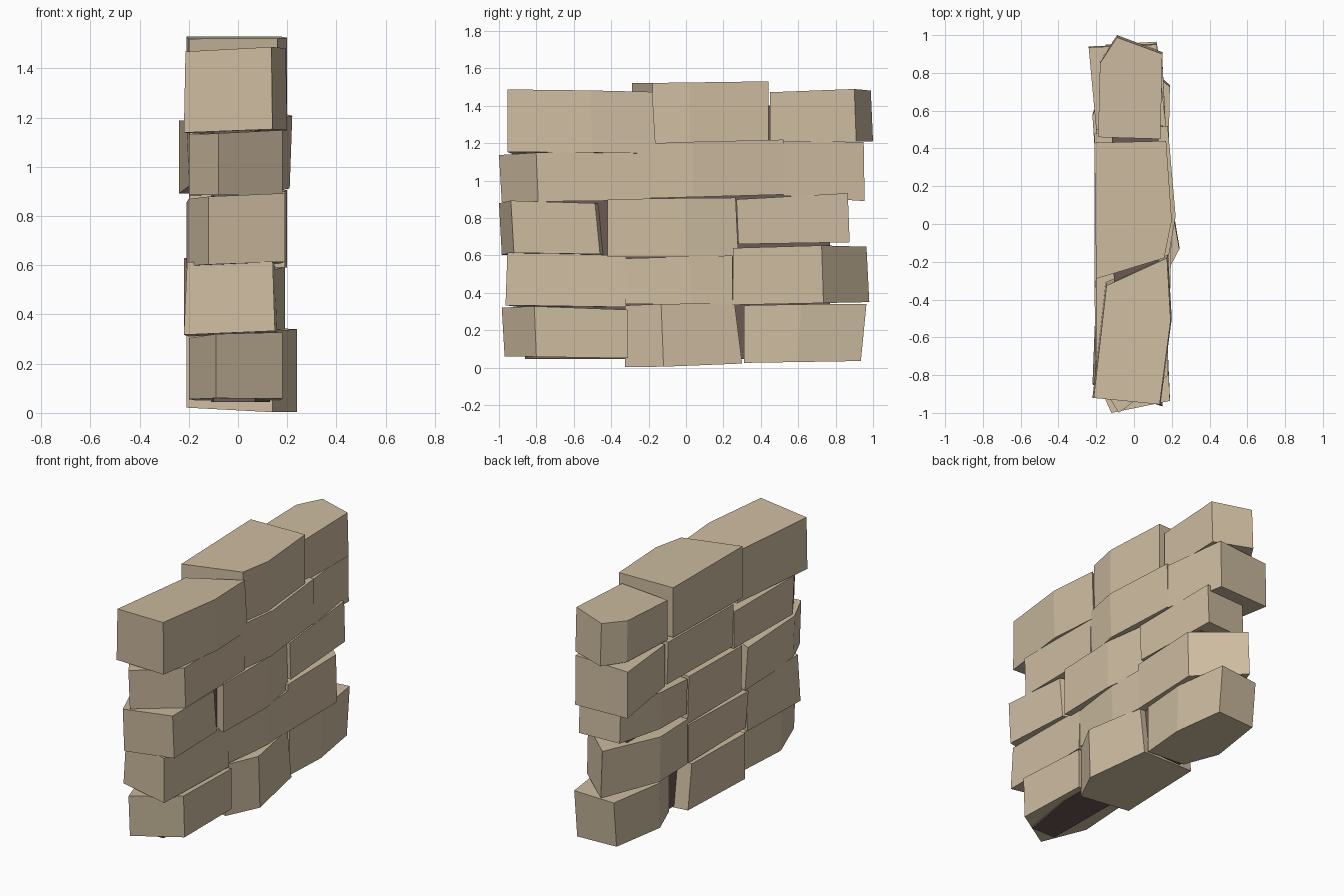
import bpy
import bmesh

default_cube = bpy.data.objects.get("Cube")
if default_cube:
    bpy.data.objects.remove(default_cube, do_unlink=True)


def make_material(name, colour):
    material = bpy.data.materials.new(name)
    material.use_nodes = True
    material.diffuse_color = colour
    shader = material.node_tree.nodes["Principled BSDF"]
    shader.inputs["Base Color"].default_value = colour
    shader.inputs["Roughness"].default_value = .9
    return material


warm_stone = make_material("warm_stone", (.61, .5, .35, 1))
dark_mortar = make_material("dark_mortar", (.15, .1, .09, 1))


def mix(pair, t):
    return pair[0] + (pair[1] - pair[0]) * t


def stone(name, right, left, base, top, lean=(0, 0), flare=0, roll=.02, dip=0,
          material=warm_stone):
    """Extrude a plan outline into a hewn block.

    right and left list (x, y) corners from front to back; base and top give
    heights at the front and back; lean shifts the top of each end along y;
    flare widens the top; roll and dip lower the left of the top and base.
    """
    outline = right + left[::-1]
    front = min(y for x, y in outline)
    back = max(y for x, y in outline)
    bm = bmesh.new()
    lower, upper = [], []
    for x, y in outline:
        t = (y - front) / (back - front)
        across = (.2 - x) / .4
        lower.append(bm.verts.new((x, y, mix(base, t) - dip * across)))
        upper.append(bm.verts.new((x * (1 + flare), y + mix(lean, t),
                                   mix(top, t) - roll * across)))
    count = len(outline)
    for i in range(count):
        j = (i + 1) % count
        bm.faces.new((lower[i], lower[j], upper[j], upper[i]))
    bm.faces.new(upper)
    bm.faces.new(lower[::-1])
    mesh = bpy.data.meshes.new(name)
    bm.to_mesh(mesh)
    bm.free()
    mesh.materials.append(material)
    block = bpy.data.objects.new(name, mesh)
    bpy.context.collection.objects.link(block)


# Dark core showing through the joints
stone("mortar_core",
      right=[(.07, -.86), (.13, -.5), (.13, .77)],
      left=[(-.1, -.86), (-.12, .77)],
      base=(.045, .045), top=(1.4, 1.4), roll=0, material=dark_mortar)

# Bottom course
stone("bottom_course_front_stone",
      right=[(-.09, -.97), (.18, -.8), (.17, -.31)],
      left=[(-.2, -.68), (-.17, -.3)],
      base=(.06, .05), top=(.335, .31), lean=(-.015, 0))
stone("bottom_course_middle_stone",
      right=[(.14, -.325), (.24, -.12), (.17, .3)],
      left=[(-.21, -.3), (-.21, .28)],
      base=(0, .02), top=(.335, .345), lean=(0, -.04), dip=-.02)
stone("bottom_course_back_stone",
      right=[(.15, .31), (.17, .6), (.12, .935)],
      left=[(-.11, .33), (-.2, .55), (-.15, .92)],
      base=(.025, .035), top=(.335, .345), lean=(0, .03))

# Second course
stone("second_course_front_stone",
      right=[(.15, -.965), (.16, -.32)],
      left=[(-.22, -.85), (-.2, -.34)],
      base=(.335, .325), top=(.615, .6), lean=(.01, 0), flare=-.06,
      roll=0, dip=.015)
stone("second_course_middle_stone",
      right=[(.15, -.32), (.19, .03), (.18, .25)],
      left=[(-.2, -.32), (-.2, .26)],
      base=(.34, .335), top=(.585, .6), lean=(-.03, 0))
stone("second_course_back_stone",
      right=[(.18, .25), (.19, .735), (-.08, .98)],
      left=[(-.2, .27), (-.22, .58)],
      base=(.335, .35), top=(.64, .66), lean=(0, -.015))

# Third course
stone("third_course_front_stone",
      right=[(-.12, -.985), (.19, -.92), (.17, -.46)],
      left=[(-.2, -.8), (-.21, -.3)],
      base=(.615, .605), top=(.895, .875), lean=(-.015, -.03), dip=.015)
stone("third_course_middle_stone",
      right=[(.19, -.42), (.2, 0), (.16, .28)],
      left=[(-.2, -.28), (-.2, .27)],
      base=(.59, .59), top=(.9, .91), lean=(0, -.015))
stone("third_course_back_stone",
      right=[(.18, .28), (.15, .875)],
      left=[(-.2, .28), (-.2, .55), (-.13, .86)],
      base=(.66, .67), top=(.9, .935), lean=(-.01, -.01))

# Fourth course
stone("fourth_course_front_stone",
      right=[(-.08, -.985), (.18, -.79), (.18, -.19)],
      left=[(-.2, -.8), (-.2, -.2)],
      base=(.885, .895), top=(1.15, 1.15), lean=(-.015, 0))
stone("fourth_course_middle_stone",
      right=[(.17, -.2), (.21, .04), (.17, .52)],
      left=[(-.19, -.2), (-.2, .48)],
      base=(.905, .925), top=(1.2, 1.22), flare=.05)
stone("fourth_course_back_stone",
      right=[(.17, .52), (.12, .955)],
      left=[(-.2, .5), (-.24, .94)],
      base=(.92, .89), top=(1.21, 1.21), lean=(0, -.005))

# Top course
stone("top_course_front_stone",
      right=[(.14, -.955), (.2, -.5), (.18, -.16)],
      left=[(-.22, -.92), (-.15, -.31)],
      base=(1.155, 1.145), top=(1.49, 1.475), lean=(0, -.02), flare=-.03,
      dip=.015)
stone("top_course_middle_stone",
      right=[(.16, -.18), (.2, .02), (.17, .44)],
      left=[(-.2, -.29), (-.21, .43)],
      base=(1.19, 1.21), top=(1.52, 1.53), roll=0)
stone("top_course_back_stone",
      right=[(.14, .45), (.15, .91), (-.09, 1)],
      left=[(-.19, .46), (-.18, .86)],
      base=(1.2, 1.21), top=(1.475, 1.495), lean=(0, -.012))
